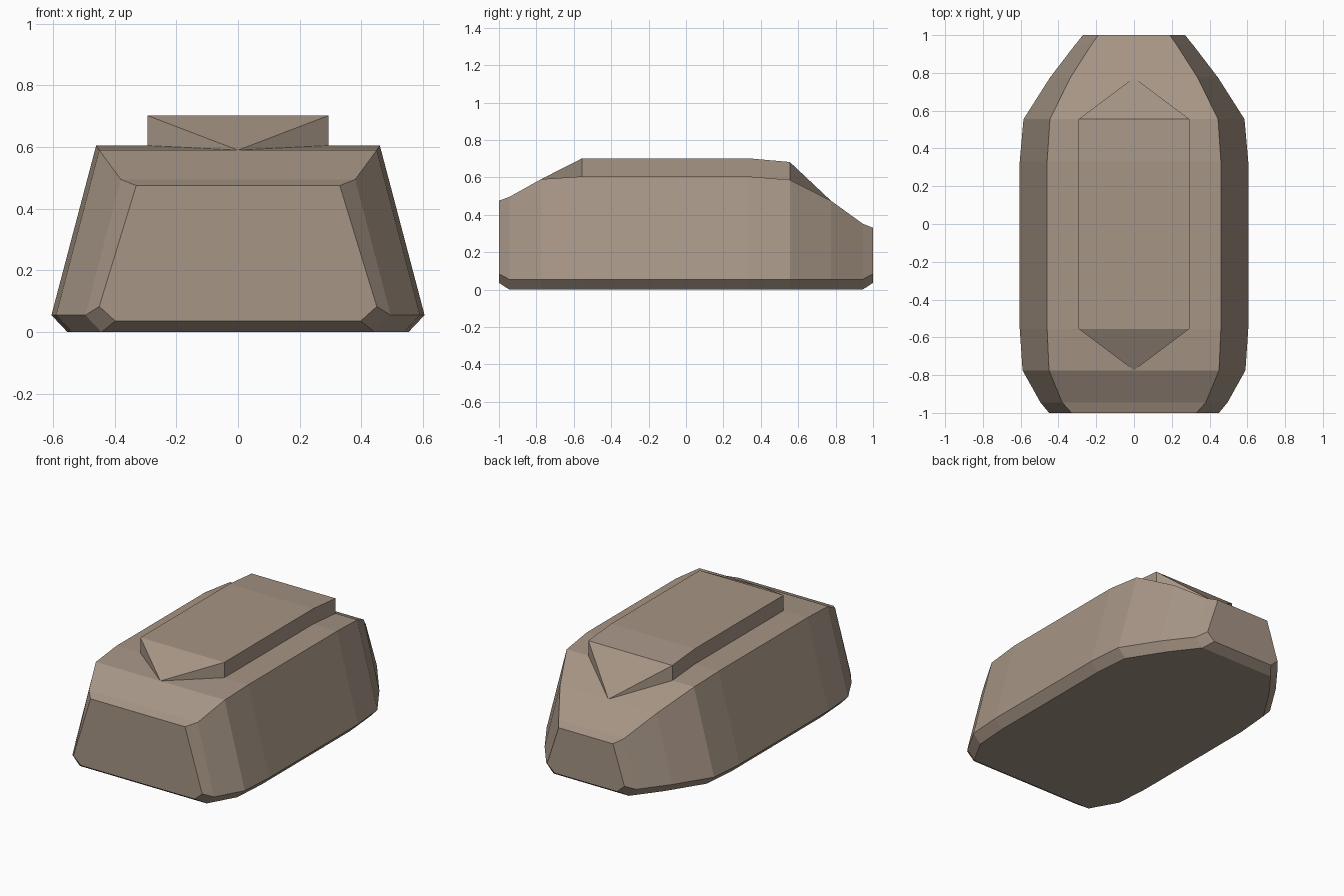
import bpy, bmesh

if "Cube" in bpy.data.objects:
    bpy.data.objects.remove(bpy.data.objects["Cube"])

paint = bpy.data.materials.new("tan_paint")
paint.diffuse_color = (0.38, 0.30, 0.235, 1)
paint.use_nodes = True
paint.node_tree.nodes["Principled BSDF"].inputs["Base Color"].default_value = paint.diffuse_color


def half_loft(name, sections, capped):
    """Skin right-half sections (lists of x, y, z) along +y, then mirror in x."""
    bm = bmesh.new()
    rings = [[bm.verts.new(p) for p in s] for s in sections]
    for a, b in zip(rings, rings[1:]):
        for i in range(len(a) - 1):
            bm.faces.new((a[i], b[i], b[i + 1], a[i + 1]))
    if capped:
        bm.faces.new(rings[0])
        bm.faces.new(rings[-1][::-1])
    bmesh.ops.remove_doubles(bm, verts=bm.verts, dist=1e-4)
    mesh = bpy.data.meshes.new(name)
    bm.to_mesh(mesh)
    bm.free()
    mesh.materials.append(paint)
    obj = bpy.data.objects.new(name, mesh)
    bpy.context.collection.objects.link(obj)
    obj.modifiers.new("mirror", 'MIRROR').use_clip = True
    return obj


# Hull: y, chine half width, shoulder half width, deck height, cabin opening half width
stations = [
    (-1.000, 0.450, 0.330, 0.475, 0),
    (-0.945, 0.495, 0.380, 0.495, 0),
    (-0.775, 0.590, 0.450, 0.590, 0),
    (-0.555, 0.605, 0.460, 0.605, 0.293),
    (0.330, 0.605, 0.460, 0.605, 0.293),
    (0.555, 0.585, 0.445, 0.587, 0.293),
    (0.775, 0.445, 0.337, 0.475, 0),
    (0.945, 0.315, 0.228, 0.352, 0),
    (1.000, 0.270, 0.190, 0.330, 0),
]
hull = []
for y, chine, shoulder, deck, opening in stations:
    end = abs(y) == 1
    floor, bend = (0.036, 0.083) if end else (0, 0.055)
    hull.append([(0, y, floor), (chine - 0.052, y, floor), (chine, y, bend),
                 (shoulder, y, deck), (opening, y, deck)])
half_loft("hull", hull, True)

# Cabin: raised roof whose ends taper down to points on the deck
cabin = []
for y, w, base, roof in [(-0.775, 0, 0.590, 0.590), (-0.555, 0.293, 0.605, 0.702),
                         (0.330, 0.293, 0.605, 0.702), (0.555, 0.293, 0.587, 0.682),
                         (0.775, 0, 0.475, 0.475)]:
    cabin.append([(w, y, base), (w, y, roof), (0, y, roof)])
half_loft("cabin", cabin, False)
